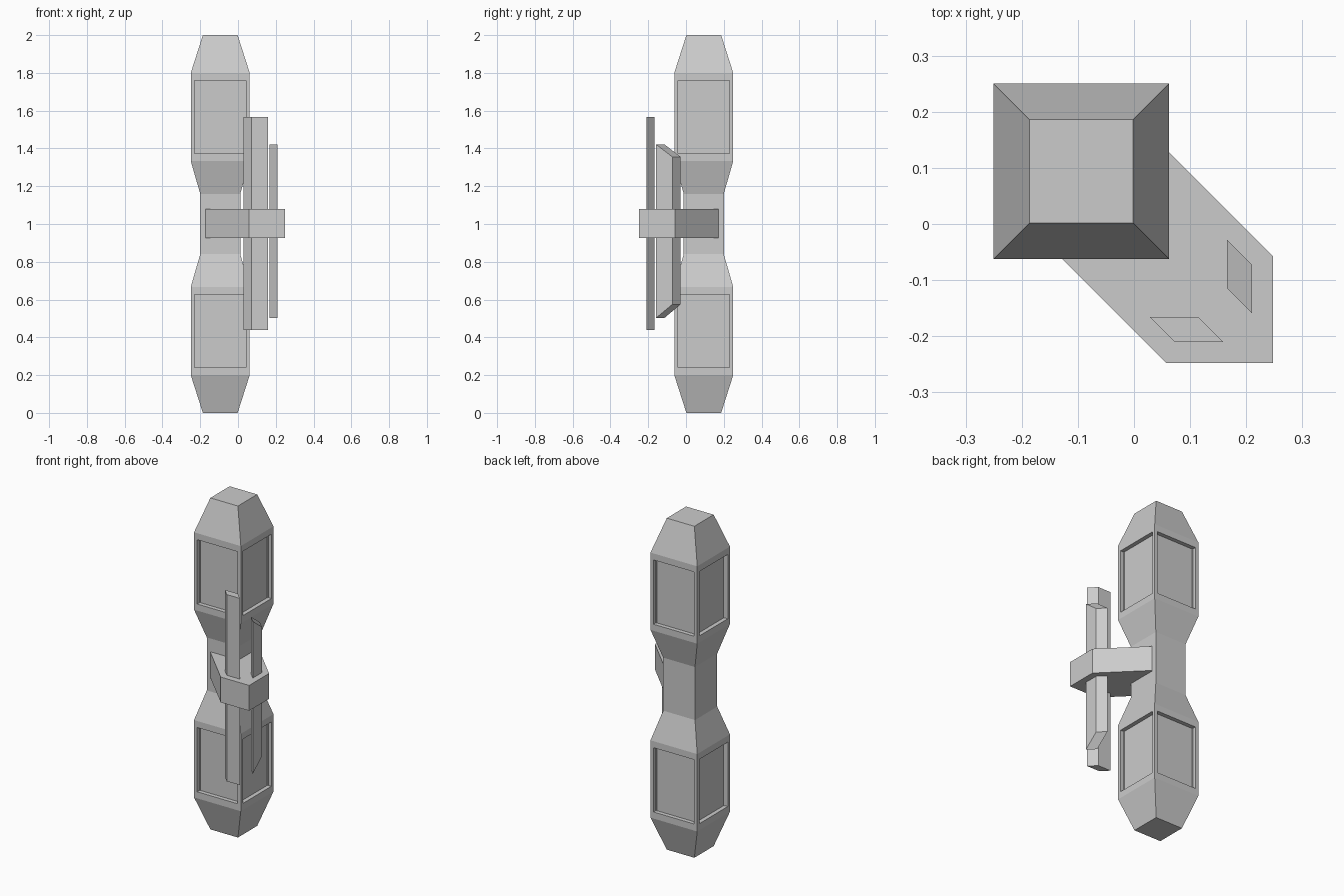
import bpy, bmesh
from mathutils import Vector

if "Cube" in bpy.data.objects:
    bpy.data.objects.remove(bpy.data.objects["Cube"])


def make_object(name, bm):
    bmesh.ops.recalc_face_normals(bm, faces=bm.faces)
    mesh = bpy.data.meshes.new(name)
    bm.to_mesh(mesh)
    bm.free()
    obj = bpy.data.objects.new(name, mesh)
    bpy.context.collection.objects.link(obj)
    return obj


def loft(loops):
    """Join equal-sized point loops with side faces and cap both ends."""
    bm = bmesh.new()
    rings = [[bm.verts.new(p) for p in loop] for loop in loops]
    n = len(rings[0])
    for a, b in zip(rings, rings[1:]):
        for i in range(n):
            j = (i + 1) % n
            bm.faces.new((a[i], a[j], b[j], b[i]))
    bm.faces.new(rings[0][::-1])
    bm.faces.new(rings[-1])
    bmesh.ops.recalc_face_normals(bm, faces=bm.faces)
    return bm


def prism(name, outline, bottoms, tops):
    return make_object(name, loft([
        [(x, y, z) for (x, y), z in zip(outline, bottoms)],
        [(x, y, z) for (x, y), z in zip(outline, tops)]]))


# Square column: (height, half width), mirrored about z = 1
half = [(0, 0.092), (0.2, 0.156), (0.667, 0.156), (0.84, 0.106)]
profile = half + [(2 - z, w) for z, w in reversed(half)]
cx, cy = -0.094, 0.094
bm = loft([[(cx + sx * w, cy + sy * w, z)
            for sx, sy in ((-1, -1), (1, -1), (1, 1), (-1, 1))]
           for z, w in profile])

# Recessed panels on the four sides of both wide sections
panels = [f for f in bm.faces if abs(f.normal.z) < 0.01
          and 0.4 < abs(f.calc_center_median().z - 1) < 0.7]
bmesh.ops.inset_individual(bm, faces=panels, thickness=0.029)
for f in panels:
    mid = f.calc_center_median().z
    for v in f.verts:
        v.co.z = mid + (0.194 if v.co.z > mid else -0.194)
for f in bmesh.ops.extrude_discrete_faces(bm, faces=panels)["faces"]:
    f.normal_update()
    shift = f.normal * -0.025
    bmesh.ops.translate(bm, verts=f.verts, vec=Vector(shift))
make_object("column", bm)

# Diagonal bracket wrapped around the waist
bracket = [(0.248, -0.058), (0.017, 0.173), (-0.173, -0.017),
           (0.058, -0.248), (0.248, -0.248)]
prism("bracket", bracket, [0.927] * 5, [1.08] * 5)

# Two upright bars passing through the bracket, mirrored across the diagonal
bar = [(0.028, -0.166), (0.115, -0.166), (0.159, -0.21), (0.072, -0.21)]
prism("long_bar", bar, [0.44] * 4, [1.567] * 4)
prism("short_bar", [(-y, -x) for x, y in bar],
      [0.575, 0.502, 0.502, 0.575], [1.355, 1.422, 1.422, 1.355])
